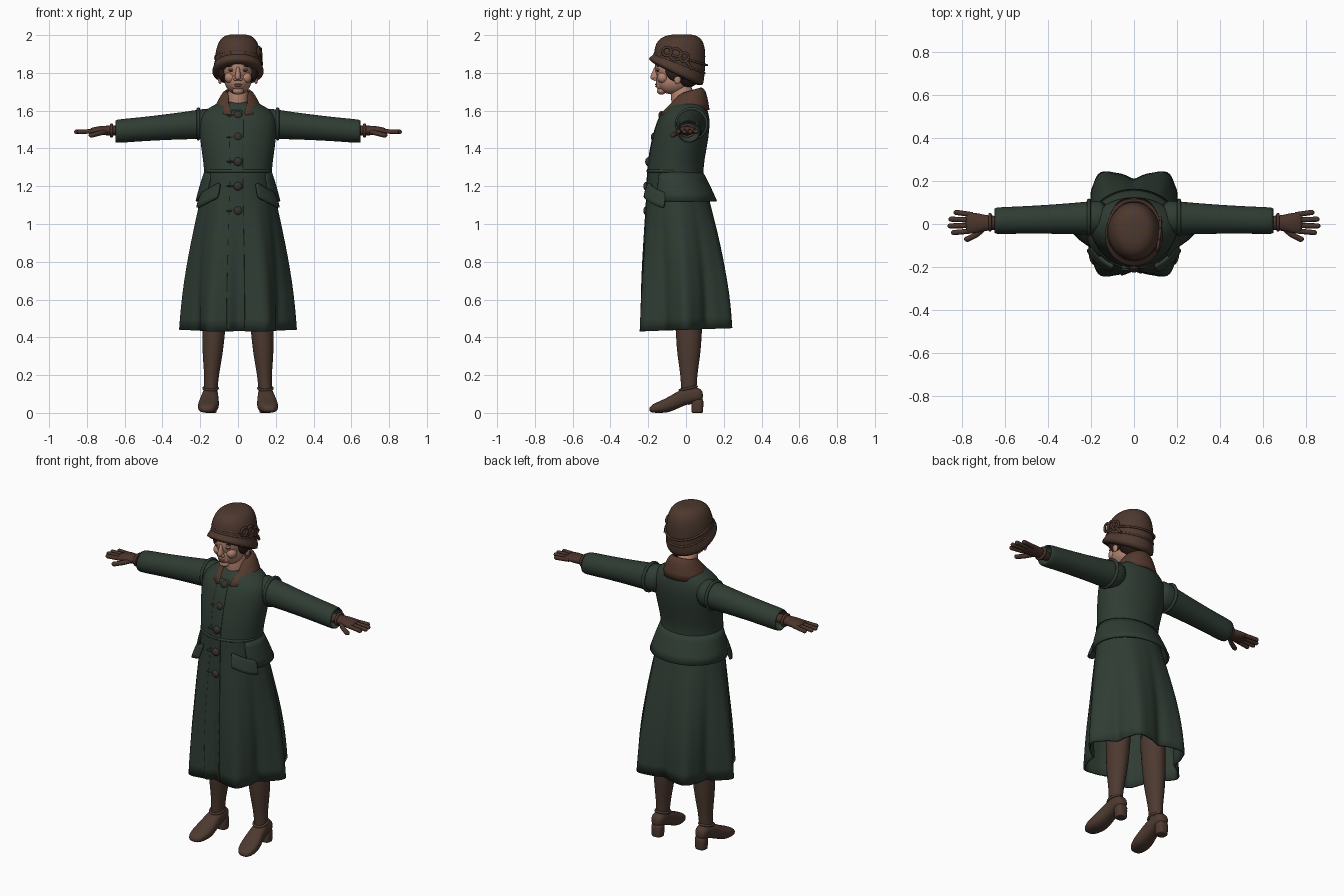
import bpy, bmesh, math
from math import sin, cos, pi, radians
from mathutils import Vector, Matrix

cube = bpy.data.objects.get("Cube")
if cube:
    bpy.data.objects.remove(cube, do_unlink=True)


def material(name, *rgb):
    mat = bpy.data.materials.new(name)
    mat.use_nodes = True
    mat.diffuse_color = (*rgb, 1)
    mat.node_tree.nodes["Principled BSDF"].inputs["Base Color"].default_value = (*rgb, 1)
    return mat


GREEN = material("coat green", .028, .045, .033)
HAT = material("felt brown", .075, .04, .028)
COLLAR = material("collar brown", .09, .042, .027)
STOCKING = material("stocking brown", .075, .042, .03)
GLOVE = material("glove brown", .07, .034, .024)
SKIN = material("skin", .45, .23, .16)
LIPS = material("lip rose", .34, .13, .1)
HAIR = material("dark hair", .025, .013, .01)
BUTTON = material("button brown", .04, .032, .026)


def link(name, data, mat):
    data.materials.append(mat)
    ob = bpy.data.objects.new(name, data)
    bpy.context.collection.objects.link(ob)
    return ob


def finish(name, bm, mat):
    bmesh.ops.recalc_face_normals(bm, faces=bm.faces)
    mesh = bpy.data.meshes.new(name)
    bm.to_mesh(mesh)
    bm.free()
    mesh.shade_smooth()
    return link(name, mesh, mat)


# Cross-sections are (centre, first half-axis, second half-axis, fold depth)
def level(z, y, wide, deep, tilt=0, fold=0, x=0, lean=0):
    t = radians(tilt)
    return (Vector((x, y, z)), Vector((wide, 0, -lean)),
            Vector((0, deep * cos(t), deep * sin(t))), fold)


def across(x, y, z, deep, tall):
    return Vector((x, y, z)), Vector((0, deep, 0)), Vector((0, 0, tall)), 0


def along(y, x, low, high, wide):
    return (Vector((x, y, (low + high) / 2)), Vector((wide, 0, 0)),
            Vector((0, 0, (high - low) / 2)), 0)


def loft(name, mat, sections, segs=24, arcs=None, cap=True, power=1, subdivide=1, thick=0):
    """Skin a row of cross-sections; arcs limits each one to an angle range."""
    bm = bmesh.new()
    rows = []
    for i, (centre, u, v, fold) in enumerate(sections):
        start, end = arcs[i % len(arcs)] if arcs else (0, 360)
        row = []
        for k in range(segs + bool(arcs)):
            a = radians(start + (end - start) * k / segs)
            p, q = (math.copysign(abs(w) ** power, w) for w in (cos(a), sin(a)))
            pleat = 1 + fold * (cos(6 * a) + cos(18 * a) / 6)
            row.append(bm.verts.new(centre + (u * p + v * q) * pleat))
        rows.append(row)
    for lower, upper in zip(rows, rows[1:]):
        for k in range(segs):
            n = (k + 1) % len(lower)
            bm.faces.new((lower[k], lower[n], upper[n], upper[k]))
    if cap and not arcs:
        bm.faces.new(rows[0])
        bm.faces.new(rows[-1])
    ob = finish(name, bm, mat)
    mod = ob.modifiers.new("smooth", 'SUBSURF')
    mod.levels = mod.render_levels = subdivide
    if thick:
        mod = ob.modifiers.new("cloth", 'SOLIDIFY')
        mod.thickness, mod.offset = thick, 0


def blob(name, mat, loc, size, turn=0):
    bm = bmesh.new()
    bmesh.ops.create_uvsphere(bm, u_segments=24, v_segments=16, radius=1)
    bm.transform(Matrix.Translation(loc) @ Matrix.Rotation(radians(turn), 4, 'Y')
                 @ Matrix.Diagonal((*size, 1)))
    finish(name, bm, mat)


def cord(name, mat, points, radius, cyclic=False):
    curve = bpy.data.curves.new(name, 'CURVE')
    curve.dimensions = '3D'
    curve.bevel_depth, curve.bevel_resolution, curve.use_fill_caps = radius, 3, True
    spline = curve.splines.new('BEZIER')
    spline.bezier_points.add(len(points) - 1)
    for point, co in zip(spline.bezier_points, points):
        point.co = co
        point.handle_left_type = point.handle_right_type = 'AUTO'
    spline.use_cyclic_u = cyclic
    link(name, curve, mat)


def welt(name, mat, section, radius):
    """Raised seam running round one cross-section."""
    centre, u, v, _ = section
    angles = [k * pi / 6 for k in range(12)]
    cord(name, mat, [centre + u * cos(a) + v * sin(a) for a in angles], radius, True)


# Coat: folded skirt flaring from the waist, then the bodice
coat = []
for step in range(7):
    drop = 1 - step / 6
    flare = sin(drop * pi / 2)
    coat.append(level(z=1.2 - .76 * drop, y=.05 * (flare - 1), wide=.18 + .09 * flare,
                      deep=.15 + .09 * flare, tilt=2 * drop, fold=.13 * drop))
coat += [level(z=1.28, y=-.06, wide=.17, deep=.14), level(z=1.4, y=-.04, wide=.19, deep=.145),
         level(z=1.5, y=-.02, wide=.2, deep=.14), level(z=1.56, y=-.01, wide=.2, deep=.13),
         level(z=1.6, y=0, wide=.17, deep=.11), level(z=1.635, y=.01, wide=.11, deep=.09),
         level(z=1.645, y=.01, wide=.07, deep=.07)]
loft("coat", GREEN, coat, segs=72, cap=False, thick=.01)
overlap = [(centre, u * 1.01, v * 1.03, fold) for centre, u, v, fold in coat[:-2]]
loft("coat_front_overlap", GREEN, overlap, segs=8, arcs=[(257, 278)], thick=.008)
peplum = [level(z=1.275, y=-.055, wide=.175, deep=.14), level(z=1.2, y=-.045, wide=.2, deep=.17),
          level(z=1.12, y=-.03, wide=.22, deep=.19)]
loft("peplum", GREEN, peplum, segs=40, arcs=[(-38, 218)], thick=.01)
welt("waist_seam", GREEN, level(z=1.28, y=-.06, wide=.173, deep=.142), radius=.008)
for z, y in ((1.575, -.13), (1.46, -.17), (1.33, -.2), (1.2, -.21), (1.07, -.21)):
    blob("coat_button", BUTTON, (0, y, z), (.023, .016, .023))
    blob("buttonhole", GREEN, (-.04, y, z), (.02, .008, .005))

# Collar open in a V
collar = [level(z=1.7, y=.02, wide=.06, deep=.06, tilt=16),
          level(z=1.695, y=.02, wide=.075, deep=.075, tilt=16),
          level(z=1.655, y=.01, wide=.1, deep=.1, tilt=12),
          level(z=1.59, y=-.01, wide=.13, deep=.13, tilt=6)]
loft("collar", COLLAR, collar, segs=36, thick=.012,
     arcs=[(gap - 90, 270 - gap) for gap in (42, 42, 32, 12)])

# Neck, head and face
loft("neck", SKIN, [level(z=1.56, y=-.01, wide=.07, deep=.07),
                    level(z=1.64, y=-.01, wide=.055, deep=.065),
                    level(z=1.76, y=-.03, wide=.055, deep=.06)])
blob("skull", SKIN, (0, -.045, 1.83), (.086, .12, .12))
blob("jaw", SKIN, (0, -.07, 1.76), (.071, .09, .074))
blob("chin", SKIN, (0, -.13, 1.705), (.03, .024, .02))
blob("mouth_mound", SKIN, (0, -.135, 1.738), (.035, .025, .03))
loft("nose", SKIN, [level(z=1.76, y=-.155, wide=.014, deep=.015),
                    level(z=1.77, y=-.16, wide=.02, deep=.036),
                    level(z=1.8, y=-.158, wide=.011, deep=.022),
                    level(z=1.84, y=-.155, wide=.01, deep=.01)])
blob("upper_lip", LIPS, (0, -.155, 1.739), (.023, .01, .005))
blob("lower_lip", LIPS, (0, -.153, 1.73), (.02, .01, .005))
blob("back_hair", HAIR, (0, 0, 1.8), (.095, .08, .08))

# Bell hat: brim dipping to the back, domed crown
hat = [level(z=1.795, y=-.06, wide=.143, deep=.167, tilt=-27),
       level(z=1.815, y=-.05, wide=.131, deep=.153, tilt=-25)]
for step in range(8):
    rise = step * pi / 15
    bulge = math.sqrt(cos(rise))
    hat.append(level(z=1.845 + .156 * sin(rise), y=-.015 - .02 * cos(rise) ** 4,
                     wide=.12 * bulge, deep=.14 * bulge, tilt=-21 * cos(rise) ** 2))
hat.append(level(z=2, y=-.015, wide=.01, deep=.01))
loft("hat", HAT, hat, segs=36, thick=.008)
for z, y, tilt in ((1.85, -.035, -21), (1.88, -.025, -16)):
    welt("hat_band_edge", HAT, level(z=z, y=y, wide=.12, deep=.142, tilt=tilt), radius=.006)
for y, radius in ((-.1, .023), (-.055, .03), (-.01, .023)):
    loop = [(.122 - abs(y + radius * cos(a)) ** 2, y + radius * cos(a),
             1.88 - y / 3 + radius * sin(a)) for a in (0, pi / 2, pi, -pi / 2)]
    cord("hat_bow_loop", HAT, loop, radius=.007, cyclic=True)
cord("hat_bow_tail", HAT, [(.12, -.01, 1.87), (.125, .01, 1.85), (.12, .03, 1.82)], radius=.007)

for side in (1, -1):
    # Face details and hair
    blob("cheek", SKIN, (side * .042, -.122, 1.775), (.03, .03, .03))
    blob("nostril_wing", SKIN, (side * .014, -.164, 1.766), (.01, .012, .008))
    blob("eye", HAIR, (side * .035, -.148, 1.81), (.013, .008, .004), turn=side * 4)
    blob("eyelid", SKIN, (side * .035, -.148, 1.818), (.018, .01, .006), turn=side * 6)
    blob("eyebrow", HAIR, (side * .037, -.15, 1.836), (.02, .007, .003), turn=side * 6)
    blob("side_hair", HAIR, (side * .084, -.05, 1.82), (.024, .06, .065))
    blob("fringe", HAIR, (side * .055, -.12, 1.865), (.035, .035, .02), turn=side * 30)
    blob("ear", SKIN, (side * .095, -.045, 1.765), (.01, .018, .024))

    # Pocket flap
    flap = [level(z=top, y=-.04, wide=side * out, deep=out - .03, lean=.12)
            for top, out in ((1.275, .205), (1.235, .222), (1.195, .234))]
    loft("pocket_flap", GREEN, flap, segs=10, arcs=[(297, 338)], thick=.014)

    # Sleeve, its cuff turned back inside
    sleeve = []
    for step in range(8):
        reach = step / 7
        girth = .063 + .022 * (1 - reach) ** 2
        sleeve.append(across(side * (.12 + .53 * reach), .03 - .015 * reach,
                             1.535 - .045 * reach, deep=girth, tall=girth))
    sleeve += [across(side * x, .015, 1.49, deep=.053, tall=.053) for x in (.652, .6)]
    loft("sleeve", GREEN, sleeve)
    welt("shoulder_seam", GREEN, across(side * .21, .03, 1.53, deep=.079, tall=.079), radius=.009)

    # Gloved hand
    hand = [(.6, .034, .028), (.68, .033, .026), (.72, .045, .025), (.76, .05, .019),
            (.785, .045, .012)]
    loft("glove", GLOVE, [across(side * x, .005, 1.495, deep=deep, tall=tall)
                          for x, deep, tall in hand])
    welt("glove_hem", GLOVE, across(side * .67, .008, 1.495, deep=.036, tall=.03), radius=.008)
    for finger in range(4):
        root = .043 - .025 * finger
        tip = (side * (.855 - .01 * (finger - 1.7) ** 2), root * 1.25, 1.488)
        cord("finger", GLOVE, [(side * .75, root, 1.492), tip], radius=.012)
        blob("fingertip", GLOVE, tip, (.014, .012, .012))
    tip = (side * .775, -.07, 1.47)
    cord("thumb", GLOVE, [(side * .7, -.02, 1.49), (side * .735, -.05, 1.48), tip], radius=.013)
    blob("thumb_tip", GLOVE, tip, (.016, .013, .013))

    # Leg
    leg = [level(z=z, y=.015, wide=girth, deep=girth * 1.15, x=side * (.15 - .05 * z))
           for z, girth in ((.04, .034), (.12, .036), (.2, .038), (.3, .053), (.4, .06),
                            (.75, .075))]
    loft("stocking_leg", STOCKING, leg)

    # Shoe with arched sole, block heel and strap
    shoe = [(-.195, .01, .025, .018), (-.18, 0, .045, .04), (-.14, 0, .062, .054),
            (-.09, 0, .085, .056), (-.02, .035, .13, .044), (.04, .055, .14, .04),
            (.075, .06, .13, .036), (.09, .07, .11, .018)]
    loft("shoe", STOCKING, [along(y, side * (.146 - .1 * min(y, 0)), low, high, wide)
                            for y, low, high, wide in shoe], power=.8, subdivide=2)
    heel = [level(z=z, y=.06, wide=.032 + z / 20, deep=.03 + z / 20, x=side * .145)
            for z in (0, .003, .04, .085)]
    loft("shoe_heel", STOCKING, heel, power=.75)
    welt("shoe_strap", STOCKING, level(z=.13, y=.012, wide=.037, deep=.045, tilt=12,
                                       x=side * .145), radius=.007)
